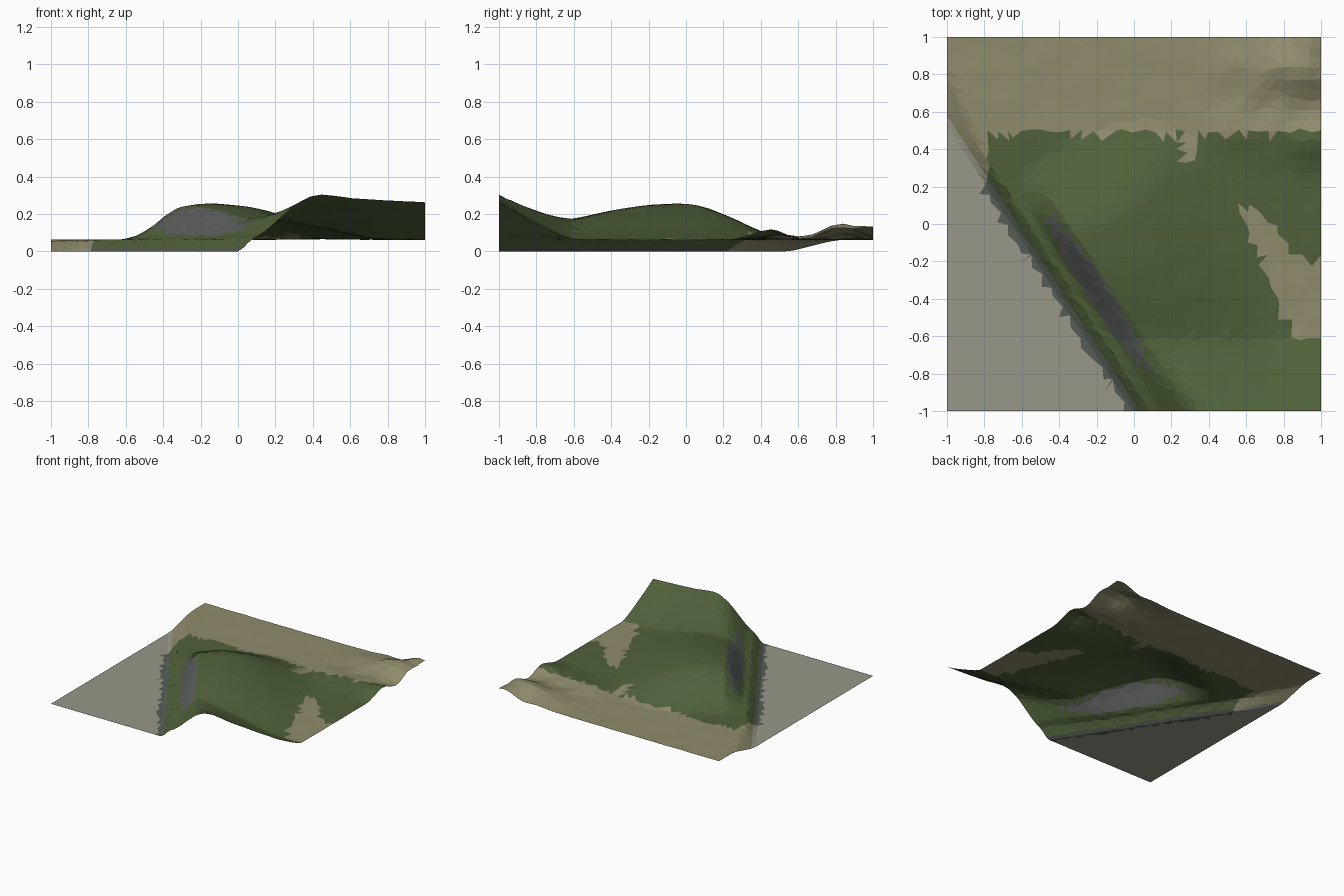
import bpy, bmesh, random
from math import hypot, cos, pi, exp
from mathutils import Vector, noise

if "Cube" in bpy.data.objects:
    bpy.data.objects.remove(bpy.data.objects["Cube"])

NORMAL = Vector((0.838, 0.546, 0))      # points from the flat ground into the hills
EDGE = Vector((-1, 0.58, 0))            # a point on the foot of the bank


def step(a, b, v):
    t = max(0, min(1, (v - a) / (b - a)))
    return t * t * (3 - 2 * t)


def bank_dist(x, y):
    return (x - EDGE.x) * NORMAL.x + (y - EDGE.y) * NORMAL.y


def height(x, y):
    d = bank_dist(x, y)
    # low bank around the flat ground
    z = 0.063 * step(-0.03, 0.05 + 0.1 * step(0.2, 0.8, y), d)
    # main hill: a ridge running along the cliff that cuts it off
    dx, dy = x + 0.15, y + 0.03
    along = dx * 0.546 - dy * 0.838
    across = dx * 0.838 + dy * 0.546
    r = min(1, hypot(along / (1.25 if along > 0 else 0.5), across / (0.7 if across > 0 else 0.75)))
    z += 0.193 * (0.65 * (0.5 + 0.5 * cos(pi * r)) + 0.35 * (1 - r * r)) * step(0.05, 0.23, d)
    # front hill, rising towards the front edge
    t = max(0, (-0.6 - y) / 0.4) ** 1.2
    z += t * (0.23 - 0.035 * step(0.3, 1.2, x)) * step(0.0, 0.36, d)
    # rough bumps in the back right corner
    for bx, by, w, h in ((0.95, 0.44, 0.11, 0.055), (0.9, 0.81, 0.12, 0.08),
                         (0.98, 1.0, 0.1, 0.06), (0.6, 0.5, 0.12, 0.025), (0.65, 0.85, 0.14, 0.03)):
        z += h * exp(-((x - bx) / (w * 1.5)) ** 2 - ((y - by) / w) ** 2)
    rough = step(0.25, 0.8, x) * step(0.15, 0.4, y)
    z += 0.014 * rough * noise.noise((x * 7, y * 7, 0))
    z += 0.003 * noise.noise((x * 7, y * 7, 3)) * step(0.1, 0.3, d)
    return max(0, z)


def zone(x, y):
    d = bank_dist(x, y)
    wob = 0.03 * noise.noise((x * 8, y * 8, 5))
    if d < 0:
        return 3 if d > -0.06 and y < 0.35 and x > -0.8 else 0
    # exposed rock on the cliff, tapering at both ends
    along = (x + 0.2) * 0.546 - (y + 0.35) * 0.838
    half = 0.06 * (1 - (along / 0.56) ** 2)
    if abs(d - 0.16) < half:
        return 4
    # dry soil at the back and in a strip on the right
    if y > 0.48 + wob or x < -0.78 or (abs(x - 0.3) < 0.04 and y > 0.34):
        return 1
    left = 0.55 + 0.45 * max(0, 0.08 - y)
    right = 0.66 + 0.75 * max(0, 0.1 - y)
    if -0.61 < y < 0.09 and left + wob < x and (x < right or y < -0.2):
        return 1
    return 2


bm = bmesh.new()
bmesh.ops.create_grid(bm, x_segments=36, y_segments=36, size=1)
# irregular land: nudge the inner points
random.seed(4)
for v in bm.verts:
    dx, dy = random.uniform(-0.012, 0.012), random.uniform(-0.012, 0.012)
    if abs(v.co.x) < 0.99 and abs(v.co.y) < 0.99:
        v.co.x += dx
        v.co.y += dy
bmesh.ops.triangulate(bm, faces=bm.faces[:])
# crease lines along the bank and cliff
for dist in (-0.03, 0.0, 0.05, 0.1, 0.23):
    bmesh.ops.bisect_plane(bm, geom=bm.verts[:] + bm.edges[:] + bm.faces[:],
                           plane_co=EDGE + NORMAL * dist, plane_no=NORMAL)
bmesh.ops.triangulate(bm, faces=bm.faces[:])
for v in bm.verts:
    v.co.z = height(v.co.x, v.co.y)
for f in bm.faces:
    c = f.calc_center_median()
    f.material_index = zone(c.x, c.y)
    f.smooth = False

mesh = bpy.data.meshes.new("terrain")
bm.to_mesh(mesh)
bm.free()
for name, col in (("flat_ground", (0.31, 0.31, 0.25)), ("dry_soil", (0.28, 0.26, 0.15)),
                  ("grass", (0.08, 0.12, 0.042)), ("bank_foot", (0.09, 0.11, 0.09)),
                  ("rock", (0.105, 0.11, 0.11))):
    m = bpy.data.materials.new(name)
    m.diffuse_color = (*col, 1)
    m.use_nodes = True
    m.node_tree.nodes["Principled BSDF"].inputs["Base Color"].default_value = m.diffuse_color
    mesh.materials.append(m)
terrain = bpy.data.objects.new("terrain", mesh)
bpy.context.collection.objects.link(terrain)
